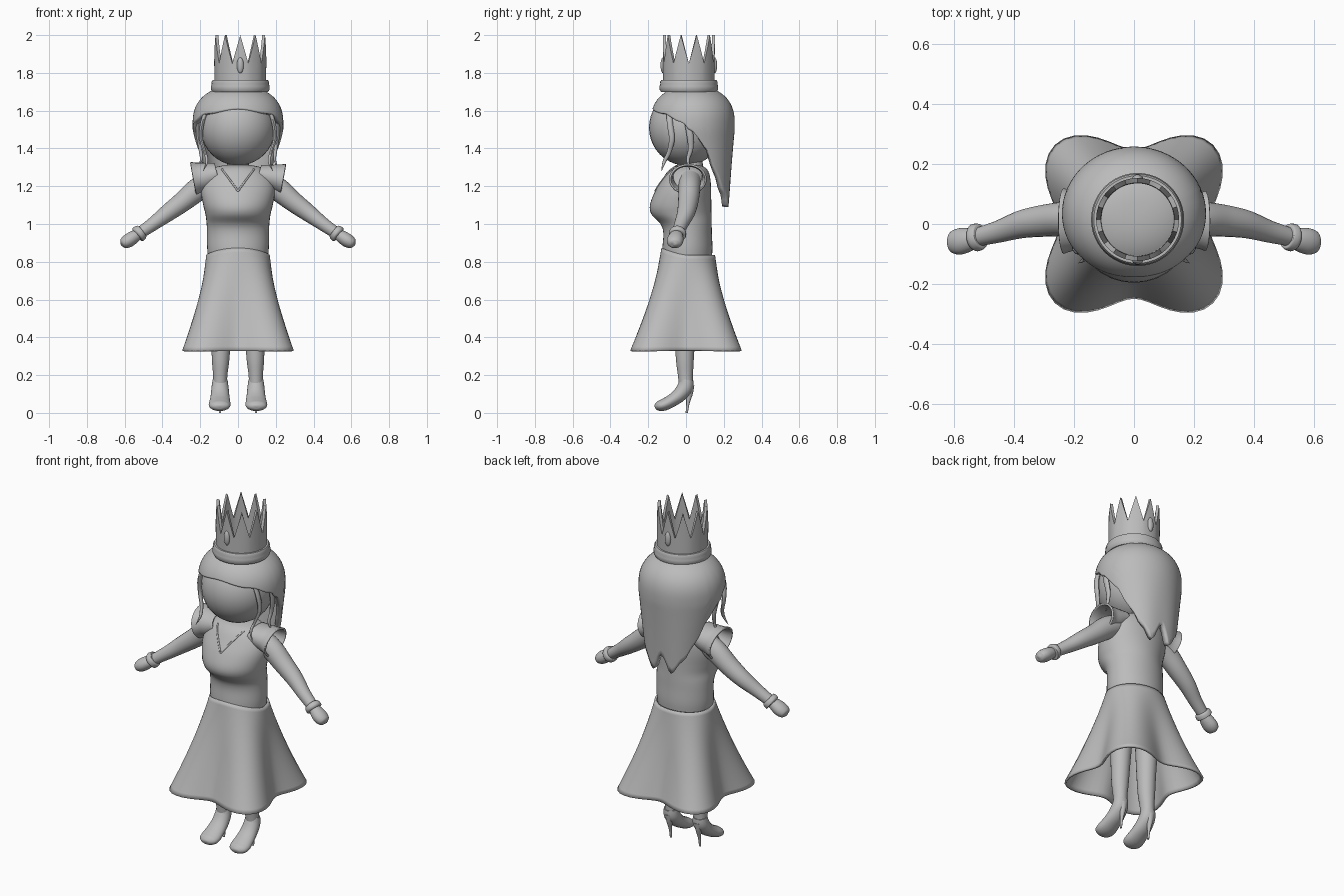
import bpy, bmesh, math
from mathutils import Vector
from mathutils.bvhtree import BVHTree

if "Cube" in bpy.data.objects:
    bpy.data.objects.remove(bpy.data.objects["Cube"])

grey = bpy.data.materials.new("plain_grey")
grey.diffuse_color = (0.5, 0.5, 0.5, 1)
grey.use_nodes = True
grey.node_tree.nodes["Principled BSDF"].inputs["Base Color"].default_value = grey.diffuse_color


def finish(name, bm, thick=0.0, angle=50):
    """Turn a bmesh into a smooth, grey object, optionally as a shell."""
    bmesh.ops.remove_doubles(bm, verts=bm.verts, dist=0.0002)
    bmesh.ops.recalc_face_normals(bm, faces=bm.faces)
    me = bpy.data.meshes.new(name)
    bm.to_mesh(me)
    bm.free()
    ob = bpy.data.objects.new(name, me)
    bpy.context.collection.objects.link(ob)
    me.materials.append(grey)
    if thick:
        m = ob.modifiers.new("shell", "SOLIDIFY")
        m.thickness, m.offset = thick, -1
    bpy.ops.object.select_all(action="DESELECT")
    ob.select_set(True)
    bpy.context.view_layer.objects.active = ob
    bpy.ops.object.shade_smooth_by_angle(angle=math.radians(angle))
    return ob


def skin(bm, rows, cap=True, loop=False):
    """Bridge rings of points."""
    vs = [[bm.verts.new(p) for p in r] for r in rows]
    n = len(vs[0])
    pairs = list(zip(vs, vs[1:])) + ([(vs[-1], vs[0])] if loop else [])
    for a, b in pairs:
        for i in range(n):
            bm.faces.new((a[i], a[(i + 1) % n], b[(i + 1) % n], b[i]))
    if cap and not loop:
        bm.faces.new(vs[0][::-1])
        bm.faces.new(vs[-1])


def smooth(keys, n=5):
    """Catmull-Rom interpolation of equal-length tuples."""
    out = []
    for i in range(len(keys) - 1):
        p = [keys[max(0, min(len(keys) - 1, i + k))] for k in (-1, 0, 1, 2)]
        for s in range(n):
            t = s / n
            out.append([0.5 * (2 * b + (c - a) * t + (2 * a - 5 * b + 4 * c - d) * t * t
                               + (3 * b - a - 3 * c + d) * t ** 3) for a, b, c, d in zip(*p)])
    return out + [list(keys[-1])]


def tube(name, keys, side=(1, 0, 0), sides=24, flat=False, cap=True, thick=0.0):
    """Sweep ellipses (x, y, z, radius along side, other radius)."""
    ks = smooth(keys)
    pts = [Vector(k[:3]) for k in ks]
    rows = []
    for i, k in enumerate(ks):
        t = Vector((0, 0, 1)) if flat else (pts[min(i + 1, len(pts) - 1)] - pts[max(i - 1, 0)]).normalized()
        u = Vector(side)
        u = (u - t * u.dot(t)).normalized()
        v = t.cross(u)
        ru, rv = max(k[3], 0.001), max(k[4], 0.001)
        rows.append([pts[i] + u * ru * math.cos(a) + v * rv * math.sin(a)
                     for a in (2 * math.pi * j / sides for j in range(sides))])
    bm = bmesh.new()
    skin(bm, rows, cap)
    return finish(name, bm, thick)


def ball(name, loc, scale):
    bm = bmesh.new()
    bmesh.ops.create_uvsphere(bm, u_segments=32, v_segments=20, radius=1)
    for v in bm.verts:
        v.co = Vector([c * s + l for c, s, l in zip(v.co, scale, loc)])
    return finish(name, bm)


def lerp_keys(x, keys):
    for (a, va), (b, vb) in zip(keys, keys[1:]):
        if x <= b:
            t = (x - a) / (b - a)
            return va + (vb - va) * t * t * (3 - 2 * t)
    return keys[-1][1]


# head and neck
ball("head", (0, 0, 1.51), (0.198, 0.196, 0.2))
tube("neck", [(0, 0.03, 1.22, .065, .065), (0, 0.03, 1.38, .055, .055)], flat=True)

# bodice: z, front y, back y, half width
bodice = [(.80, -.125, .135, .155), (.87, -.125, .14, .163), (.95, -.12, .137, .164), (1.0, -.135, .136, .166),
          (1.05, -.182, .135, .172), (1.1, -.191, .134, .184), (1.17, -.165, .133, .196), (1.23, -.13, .13, .19),
          (1.275, -.1, .12, .16), (1.30, -.07, .10, .12), (1.312, -.03, .07, .07)]
torso = tube("bodice", [(0, (f + b) / 2, z, w, (b - f) / 2) for z, f, b, w in bodice], sides=40, flat=True)

# V neckline trim laid on the chest
bvh = BVHTree.FromPolygons([v.co for v in torso.data.vertices], [p.vertices for p in torso.data.polygons])
line = []
for i in range(-8, 9):
    hit = bvh.ray_cast(Vector((i / 8 * .085, -1, 1.175 + abs(i) / 8 * .115)), Vector((0, 1, 0)))[0]
    if hit:
        line.append((hit.x, hit.y, hit.z, .005, .005))
tube("neckline_trim", line, side=(0, 1, 0), sides=8)

# skirt with four flared folds
rows = []
for j in range(25):
    t = j / 24
    row = []
    for i in range(64):
        a = 2 * math.pi * i / 64
        c, s = math.cos(a), math.sin(a)
        top = .835 + .038 * max(0, -s) ** 1.5
        z = top + (.33 - top) * t
        g = .75 * t + .25 * t * t
        fold = .311 - .062 * math.cos(4 * a)
        rx = (.168 + (fold - .168) * g) * c
        ry = (.142 + (fold - .142) * g) * s
        row.append((rx, ry + .012 * (1 - t), z))
    rows.append(row)
bm = bmesh.new()
skin(bm, rows, cap=False)
finish("skirt", bm, thick=.012)

# hair: domed shell whose lower edge frames the face and ends in two locks at the back
edge = [(0, 1.61), (.8, 1.585), (1.3, 1.54), (1.55, 1.49), (1.8, 1.41), (2.05, 1.27),
        (2.35, 1.17), (2.75, 1.09), (math.pi, 1.19)]
rows = []
for j in range(33):
    row = []
    for i in range(64):
        a = 2 * math.pi * i / 64
        low = lerp_keys(abs(a if a <= math.pi else 2 * math.pi - a), edge)
        z = 1.73 + (low - 1.73) * (j / 32) ** 1.8
        f = (1 - max(0, (z - 1.53) / .2) ** 2.4) ** (1 / 2.4) if z < 1.73 else 0
        k = max(0, (1.5 - z) / .4)
        groove = 1 - .07 * k * max(0, -math.cos(a)) ** 12
        row.append(((.24 - .085 * k) * f * math.sin(a),
                    .035 + .09 * k - (.223 - .113 * k) * f * math.cos(a) * groove, z))
    rows.append(row)
bm = bmesh.new()
skin(bm, rows, cap=False)
finish("hair", bm, thick=.032)

# crown base band
bm = bmesh.new()
CX, CY = .012, .015
band = [(.125, 1.70), (.148, 1.70), (.155, 1.712), (.155, 1.73), (.151, 1.742), (.152, 1.752), (.146, 1.762), (.125, 1.762)]
skin(bm, [[(CX + r * math.cos(a), CY + r * math.sin(a), z) for r, z in band]
          for a in (2 * math.pi * i / 48 for i in range(48))], loop=True)
finish("crown_band", bm, angle=40)

# crown wall with ten points
rows = []
for i in range(80):
    a = 2 * math.pi * i / 80 + math.pi / 2
    h = 1.85 + .15 * abs((i % 8) - 4) / 4
    rows.append([(CX + r * math.cos(a), CY + r * math.sin(a), z)
                 for r, z in ((.136, 1.74), (.138, h), (.122, h), (.120, 1.74))])
bm = bmesh.new()
skin(bm, rows, loop=True)
finish("crown_points", bm, angle=35)
for s, n in ((-1, "front"), (1, "back")):
    ball("crown_jewel_" + n, (CX, CY + s * .136, 1.84), (.018, .014, .042))

for m, tag in ((1, "left"), (-1, "right")):
    def part(name, keys, **kw):
        return tube(f"{name}_{tag}", [(m * k[0],) + tuple(k[1:]) for k in keys], **kw)

    # loose strands beside the face
    part("front_strand", [(.165, -.09, 1.61, .014, .01), (.19, -.085, 1.53, .016, .011), (.195, -.075, 1.45, .015, .01),
                          (.175, -.09, 1.38, .012, .008), (.165, -.115, 1.33, .009, .007), (.185, -.13, 1.28, .001, .001)],
         side=(0, 1, 0), sides=10)
    part("side_strand", [(.21, 0, 1.57, .016, .01), (.212, .02, 1.48, .018, .011), (.2, .025, 1.4, .014, .01),
                         (.195, .01, 1.34, .009, .007), (.215, .02, 1.285, .001, .001)], side=(0, 1, 0), sides=10)

    # flared cap sleeve
    part("sleeve", [(.11, .01, 1.265, .085, .05), (.165, .01, 1.25, .088, .066), (.205, .01, 1.243, .09, .073),
                    (.238, .01, 1.237, .1, .083)], side=(0, 1, 0), cap=False, thick=.01 * m)

    # arm, cuff and mitten hand
    part("arm", [(.13, .02, 1.23, .06, .06), (.21, .018, 1.185, .058, .062), (.29, .012, 1.12, .054, .054),
                 (.37, 0, 1.06, .047, .046), (.45, -.025, 1.0, .037, .036), (.53, -.046, .945, .03, .03)], side=(0, 1, 0))
    part("cuff", [(.508, -.04, .96, .032, .032), (.512, -.041, .957, .043, .041), (.53, -.046, .945, .046, .044),
                  (.535, -.047, .941, .032, .032)], side=(0, 1, 0))
    part("hand", [(.525, -.045, .948, .028, .027), (.55, -.052, .932, .039, .034), (.58, -.058, .912, .044, .036),
                  (.605, -.062, .897, .036, .029), (.615, -.063, .891, .018, .015), (.618, -.064, .889, .001, .001)],
         side=(0, 1, 0))

    # leg, high-heeled shoe
    part("leg", [(.085, 0, .84, .07, .075), (.088, 0, .6, .062, .065), (.09, -.005, .4, .052, .054),
                 (.092, -.006, .28, .046, .047), (.094, -.003, .2, .038, .04), (.095, 0, .13, .036, .036)], flat=True)
    part("shoe", [(.095, .004, .175, .04, .036), (.095, -.004, .135, .045, .042), (.095, -.035, .095, .049, .038),
                  (.096, -.075, .065, .054, .034), (.097, -.115, .044, .058, .032), (.097, -.145, .036, .05, .026),
                  (.097, -.162, .033, .026, .014), (.097, -.166, .032, .001, .001)])
    part("shoe_heel", [(.095, .02, .145, .026, .024), (.095, .018, .1, .016, .018), (.095, .01, .05, .008, .009),
                       (.095, .004, 0, .006, .006)], flat=True, sides=12)
